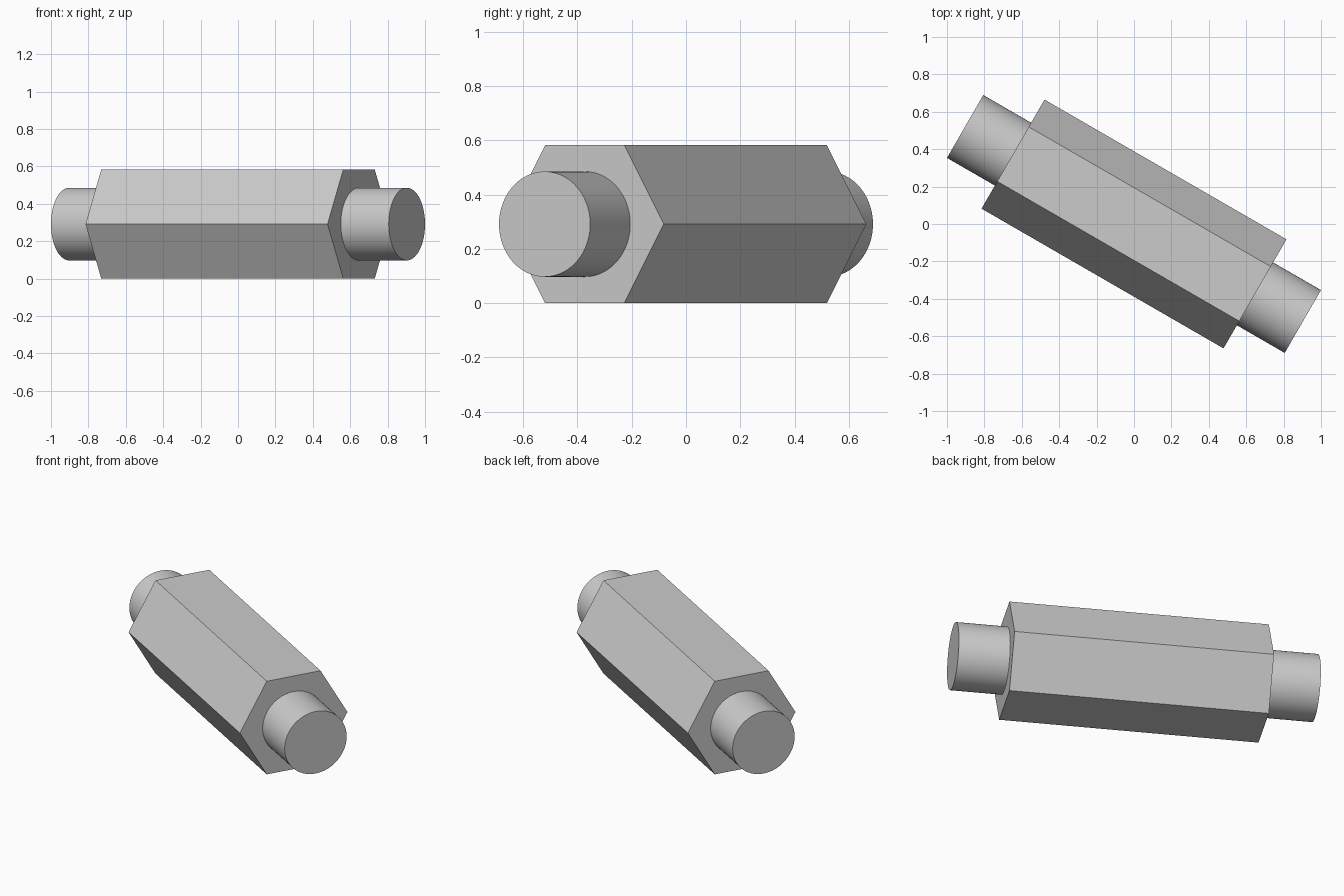
import bpy
from math import radians

cube = bpy.data.objects.get("Cube")
if cube:
    bpy.data.objects.remove(cube, do_unlink=True)

# Plain grey used by both parts
grey = bpy.data.materials.new("plain_grey")
grey.use_nodes = True
colour = (0.6, 0.6, 0.6, 1)
grey.diffuse_color = colour
grey.node_tree.nodes["Principled BSDF"].inputs["Base Color"].default_value = colour

APOTHEM = 0.2915


def bar(name, sides, radius, length):
    """Prism lying flat along the shared axis, turned 30 degrees about z."""
    bpy.ops.mesh.primitive_cylinder_add(
        vertices=sides, radius=radius, depth=length,
        location=(0, 0, APOTHEM), rotation=(0, radians(90), radians(-30)))
    obj = bpy.context.object
    obj.name = name
    obj.data.materials.append(grey)
    return obj


# Hexagonal body, resting on one of its flats
bar("hex_body", 6, APOTHEM / 0.866, 1.494)

# Round shaft running through the body and out of both ends
bar("round_shaft", 96, 0.194, 2.085)
bpy.ops.object.shade_smooth_by_angle(angle=radians(30))
